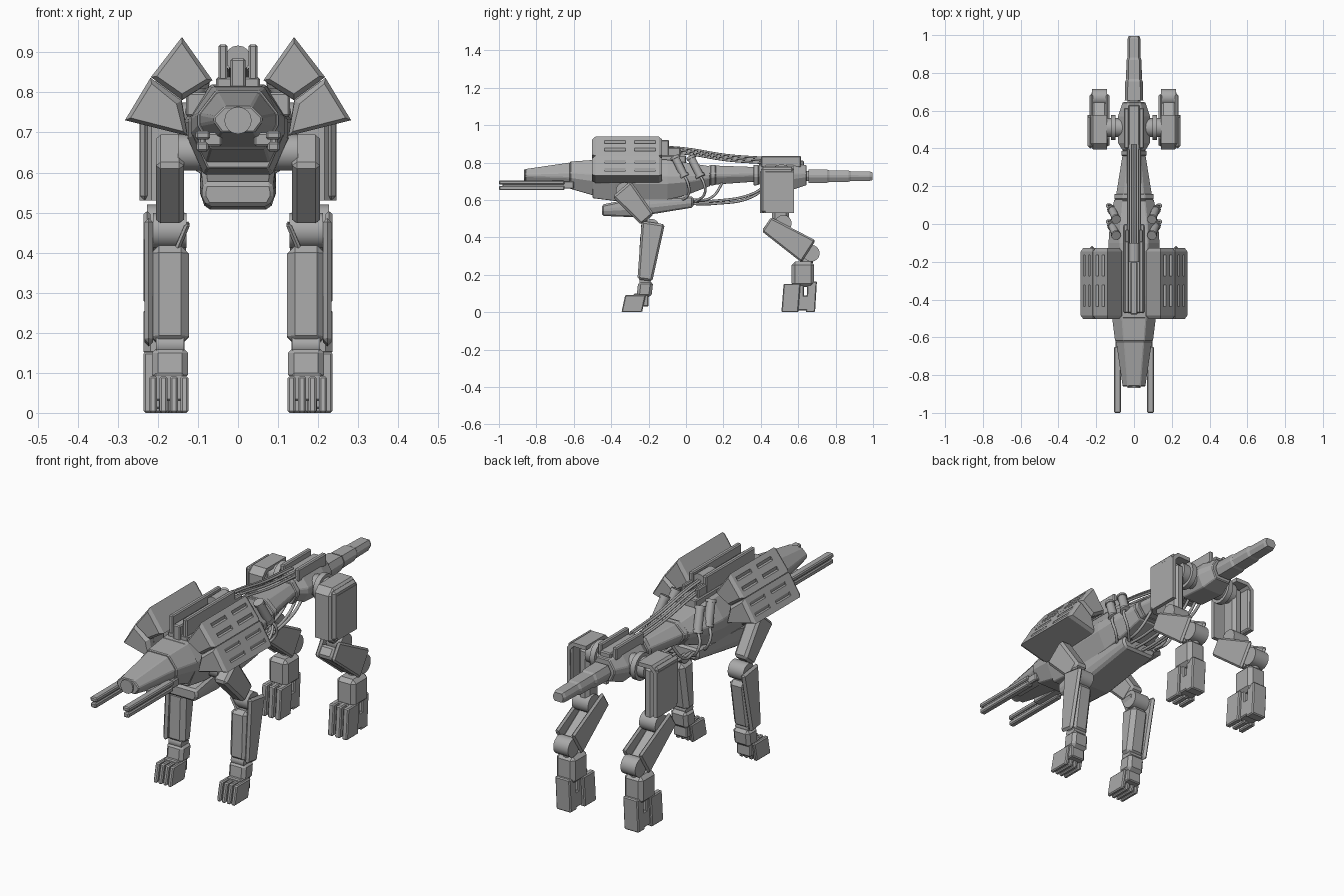
import bpy, bmesh
from mathutils import Vector

if "Cube" in bpy.data.objects:
    bpy.data.objects.remove(bpy.data.objects["Cube"])

shade = .4
colour = (shade, shade, shade, 1)
grey = bpy.data.materials.new("plain grey metal")
grey.use_nodes = True
grey.diffuse_color = colour
grey.node_tree.nodes["Principled BSDF"].inputs["Base Color"].default_value = colour


def finish(name, bm, bevel=0, mirror=True, wall=0, cutter=None):
    """Turn a bmesh into an object with the shared modifiers."""
    mesh = bpy.data.meshes.new(name)
    bm.to_mesh(mesh)
    bm.free()
    mesh.materials.append(grey)
    ob = bpy.data.objects.new(name, mesh)
    bpy.context.collection.objects.link(ob)
    if cutter:
        mod = ob.modifiers.new("Slots", 'BOOLEAN')
        mod.object, mod.operation = cutter, 'DIFFERENCE'
    if bevel:
        mod = ob.modifiers.new("Bevel", 'BEVEL')
        mod.width, mod.segments = bevel, 1
    if wall:
        mod = ob.modifiers.new("Wall", 'SOLIDIFY')
        mod.thickness = wall
    if mirror:
        ob.modifiers.new("Mirror", 'MIRROR').use_mirror_merge = False
    return ob


def skin(rings):
    """Join rings of points with side faces; return the mesh and its two ends."""
    bm = bmesh.new()
    loops = [[bm.verts.new(point) for point in ring] for ring in rings]
    for a, b in zip(loops, loops[1:]):
        for i in range(len(a)):
            bm.faces.new((a[i - 1], a[i], b[i], b[i - 1]))
    ends = [bm.faces.new(loops[0]), bm.faces.new(loops[-1])]
    bmesh.ops.recalc_face_normals(bm, faces=bm.faces)
    return bm, ends


def block(name, x, y, z, lean=0, bevel=.005, mirror=True, open_sides=(), wall=0):
    """Box between ranges; lean pushes its top along y, open_sides are removed."""
    bm = bmesh.new()
    bmesh.ops.create_cube(bm, size=1)
    bm.normal_update()
    gone = [f for f in bm.faces if any(f.normal.dot(Vector(d)) > .9 for d in open_sides)]
    bmesh.ops.delete(bm, geom=gone, context='FACES')
    for v in bm.verts:
        top = v.co.z > 0
        v.co = [span[side > 0] for span, side in zip((x, y, z), v.co)]
        v.co.y += lean * top
    return finish(name, bm, bevel, mirror, wall)


def limb(name, start, end, width, depth, end_depth, shift=0, bevel=.012):
    """Tapered bar between two joints, width along x, depth across its length."""
    run = (end - start).normalized()
    across = Vector((0, -run.z, run.y)) / 2
    side = Vector((width / 2, 0, 0))
    rings = []
    for joint, size in ((start, depth), (end, end_depth)):
        middle, edge = joint + Vector((shift, 0, 0)), across * size
        rings.append([middle + side + edge, middle - side + edge,
                      middle - side - edge, middle + side - edge])
    finish(name, skin(rings)[0], bevel)


def hull(name, *stations, crown=.55, keel=.68, bevel=.004):
    """Eight-sided body through stations of y, half width, bottom and top."""
    rings = []
    for y, w, low, high in stations:
        rise = high - low
        half = [(w * keel, low), (w, low + rise * .4), (w, low + rise * .6), (w * crown, high)]
        rings.append([(x, y, z) for x, z in half] + [(-x, y, z) for x, z in reversed(half)])
    finish(name, skin(rings)[0], bevel, mirror=False)


def cylinder(name, start, end, radius, mirror=True):
    start, end = Vector(start), Vector(end)
    run = end - start
    bm = bmesh.new()
    bmesh.ops.create_cone(bm, cap_ends=True, segments=16, radius1=radius,
                          radius2=radius, depth=run.length)
    bm.transform(run.to_track_quat('Z', 'Y').to_matrix().to_4x4())
    bmesh.ops.translate(bm, vec=(start + end) / 2, verts=bm.verts)
    ob = finish(name, bm, mirror=mirror)
    bpy.context.view_layer.objects.active = ob
    ob.select_set(True)
    bpy.ops.object.shade_smooth_by_angle()
    ob.select_set(False)


def pivot(name, joint, half_width, radius):
    """Round joint lying along x."""
    offset = Vector((half_width, 0, 0))
    cylinder(name, joint - offset, joint + offset, radius)


def hose(name, *points, radius=.007):
    for side, sign in (("left", 1), ("right", -1)):
        curve = bpy.data.curves.new(name, 'CURVE')
        curve.dimensions, curve.bevel_depth, curve.bevel_resolution = '3D', radius, 2
        spline = curve.splines.new('BEZIER')
        spline.bezier_points.add(len(points) - 1)
        for knot, (x, y, z) in zip(spline.bezier_points, points):
            knot.co = (x * sign, y, z)
            knot.handle_left_type = knot.handle_right_type = 'AUTO'
        curve.materials.append(grey)
        bpy.context.collection.objects.link(bpy.data.objects.new(side + "_" + name, curve))


# Head and jaw
hull("snout", (-.86, .06, .7, .765), (-.62, .095, .665, .8))
hull("head_back", (-.62, .1, .66, .805), (-.48, .118, .62, .815))
cylinder("nose_ring", (0, -.867, .73), (0, -.84, .73), .034, mirror=False)
block("jaw_upper_bar", x=(.07, .106), y=(-1, -.65), z=(.682, .704))
block("jaw_lower_bar", x=(.074, .104), y=(-1, -.65), z=(.652, .676))
block("jaw_core", x=(.08, .098), y=(-.98, -.6), z=(.66, .7))
block("jaw_bracket", x=(.04, .09), y=(-.78, -.6), z=(.665, .7))

# Torso, waist and pelvis
hull("chest", (-.5, .112, .61, .815), (-.38, .125, .595, .82), (-.1, .135, .6, .815),
     (0, .128, .625, .8), (.13, .105, .675, .78))
hull("waist", (.12, .1, .68, .785), (.4, .055, .7, .775))
for y, w in ((.13, .104), (.36, .066)):
    hull("waist_collar", (y, w, .677, .788), (y + .03, w, .68, .786))
hull("pelvis", (.39, .06, .685, .785), (.43, .085, .665, .795),
     (.57, .085, .655, .795), (.645, .06, .68, .785))
hull("belly_box", (-.45, .09, .515, .575), (-.28, .095, .508, .61), (.04, .095, .56, .62),
     crown=.95, keel=.85, bevel=.01)

# Tail
tail_z = .727
hull("tail_root", (.62, .035, .7, .755), (.98, .025, .71, .745))
for i in range(3):
    near, w = .655 + i * .113, .049 - i * .007
    hull("tail_segment", *[(y, w * k, tail_z - w * k * .75, tail_z + w * k * .75)
                           for y, k in ((near, 1), (near + .1, .95), (near + .115, .8))],
         crown=.7, keel=.7, bevel=0)

# Spine rails and cables
block("front_spine_rail", x=(.026, .049), y=(-.47, -.09), z=(.83, .92))
block("front_spine_rail_step", x=(.028, .047), y=(-.1, -.03), z=(.8, .88))
block("spine_bed", x=(-.055, .055), y=(-.47, 0), z=(.79, .838), mirror=False)
block("spine_block", x=(-.019, .019), y=(-.48, -.2), z=(.8, .885), mirror=False)
cylinder("spine_drum", (0, -.2, .885), (0, -.1, .885), .032, mirror=False)
block("rear_spine_rail", x=(.028, .052), y=(.4, .615), z=(.775, .836))
block("rear_spine_bed", x=(-.03, .03), y=(.39, .63), z=(.77, .81), mirror=False)
for i in range(3):
    x, drop = .006 + i * .012, i * .014
    hose("spine_cable", (x, -.12, .885 - drop), (x, 0, .875 - drop), (x, .22, .84 - drop),
         (x, .42, .825 - drop), radius=.006)

# Shoulder armour pods, two panels with slots along the outer slope
ridge, fold, brim, notch = [Vector(p) for p in ((.14, .94), (.219, .838), (.284, .73), (.14, .78))]
crest, tuck = Vector((.062, .83)), Vector((.125, .69))
bm = bmesh.new()
for a, b in ((ridge, fold), (fold, brim)):
    for t in (.3, .7):
        spot = a.lerp(b, t)
        for y in (-.38, -.22):
            cube = bmesh.ops.create_cube(bm, size=.016)["verts"]
            bmesh.ops.scale(bm, vec=(1, 7, 1), verts=cube)
            bmesh.ops.translate(bm, vec=(spot.x, y, spot.y), verts=cube)
slots = finish("slot_cutter", bm, mirror=False)
slots.hide_render = slots.hide_viewport = True
for name, panel in (("pod_upper", (crest, ridge, fold, notch)), ("pod_lower", (fold, brim, tuck, notch))):
    centre = sum(panel, Vector((0, 0))) / len(panel)
    outline = [p.lerp(centre, .02) for p in panel]
    bm, ends = skin([[(p.x, y, p.y) for p in outline] for y in (-.485, -.145)])
    bmesh.ops.inset_individual(bm, faces=ends, thickness=.015, depth=.018)
    finish(name, bm, cutter=slots)
core = [p.lerp(notch, .1) for p in (crest, ridge, brim, tuck)]
finish("pod_core", skin([[(p.x, y, p.y) for p in core + [notch]] for y in (-.46, -.16)])[0])
block("pod_mount", x=(.05, .13), y=(-.4, -.2), z=(.74, .8))

# Side canisters and hoses
for y in (-.035, .05):
    foot, head = Vector((.114, y + .022, .735)), Vector((.097, y - .02, .82))
    cylinder("canister_body", foot, head, .021)
    cylinder("canister_cap", head, head.lerp(foot, -.15), .025)
    cylinder("canister_foot", foot, foot.lerp(head, -.15), .026)
    hose("canister_hose", foot, (.142, y + .045, .69), (.125, y + .05, .635), (.07, y, .59))
for x in (.02, .05):
    z = .57 + x / 2
    hose("belly_hose", (x, 0, z), (x, .15, z), (x, .36, z + .04), (x, .44, .69))
hose("waist_hose", (.07, .03, .6), (.08, .13, .61), (.05, .21, .72))

# Front legs
shoulder, elbow, wrist = [Vector((.17, y, z)) for y, z in ((-.345, .66), (-.185, .455), (-.22, .17))]
cylinder("shoulder_axle", (.08, -.33, .65), (.15, -.33, .65), .045)
limb("upper_arm", shoulder, elbow + Vector((0, -.02, .04)), width=.07, depth=.13, end_depth=.09)
pivot("front_knee", elbow, .042, .044)
limb("front_shin", elbow + Vector((0, -.01, -.04)), wrist, width=.095, depth=.1, end_depth=.07, bevel=.02)
limb("shin_side_plate", elbow + Vector((0, .01, .024)), wrist, width=.022, depth=.125,
     end_depth=.08, shift=.053)
limb("shin_inner_plate", elbow + Vector((-.045, -.02, .02)), wrist.lerp(elbow, .7),
     width=.014, depth=.08, end_depth=.07)
pivot("front_ankle", wrist, .035, .03)
block("front_cuff", x=(.125, .215), y=(-.265, -.185), z=(.08, .165), lean=.01, bevel=.015)
block("front_palm", x=(.135, .21), y=(-.28, -.2), z=(.03, .1))
for i in range(4):
    x = .124 + i * .026
    block("front_toe", x=(x, x + .02), y=(-.345, -.235), z=(0, .092), lean=.02)

# Hips with open armour shells
hip = Vector((.11, .51, .725))
pivot("hip_axle", hip, .05, .05)
pivot("hip_flange", hip, .013, .066)
block("hip_shell", x=(.142, .246), y=(.395, .577), z=(.53, .78), bevel=.03, wall=.02,
      open_sides=((-1, 0, 0), (0, 1, 0), (0, 0, -1)))
block("hip_shell_side", x=(.22, .245), y=(.4, .577), z=(.53, .775), bevel=.012)
block("thigh", x=(.15, .205), y=(.46, .55), z=(.48, .75), bevel=.015)

# Rear legs: calf channel, hock and ankle
knee, ankle = Vector((.183, .43, .47)), Vector((.183, .655, .325))
pivot("rear_knee", Vector((.183, .52, .475)), .044, .045)
for shift in (-.044, .044):
    limb("calf_plate", knee, ankle, width=.018, depth=.09, end_depth=.14, shift=shift)
tuck_in = Vector((0, -.015, -.02))
limb("calf_core", knee + tuck_in / 2, ankle + tuck_in, width=.08, depth=.06, end_depth=.08)
pivot("rear_ankle", ankle + Vector((0, .015, -.01)), .04, .045)
cylinder("hock_link", ankle, (.183, .64, .23), .032)
block("hock", x=(.134, .236), y=(.565, .685), z=(.135, .27), bevel=.018)

# Rear feet
block("rear_heel", x=(.145, .225), y=(.64, .69), z=(0, .165), lean=.01)
block("rear_sole", x=(.145, .225), y=(.58, .68), z=(.01, .09))
block("rear_palm", x=(.145, .225), y=(.56, .63), z=(.07, .15))
for i in range(3):
    x = .13 + i * .039
    block("rear_toe", x=(x, x + .028), y=(.51, .6), z=(0, .152), lean=.012)
